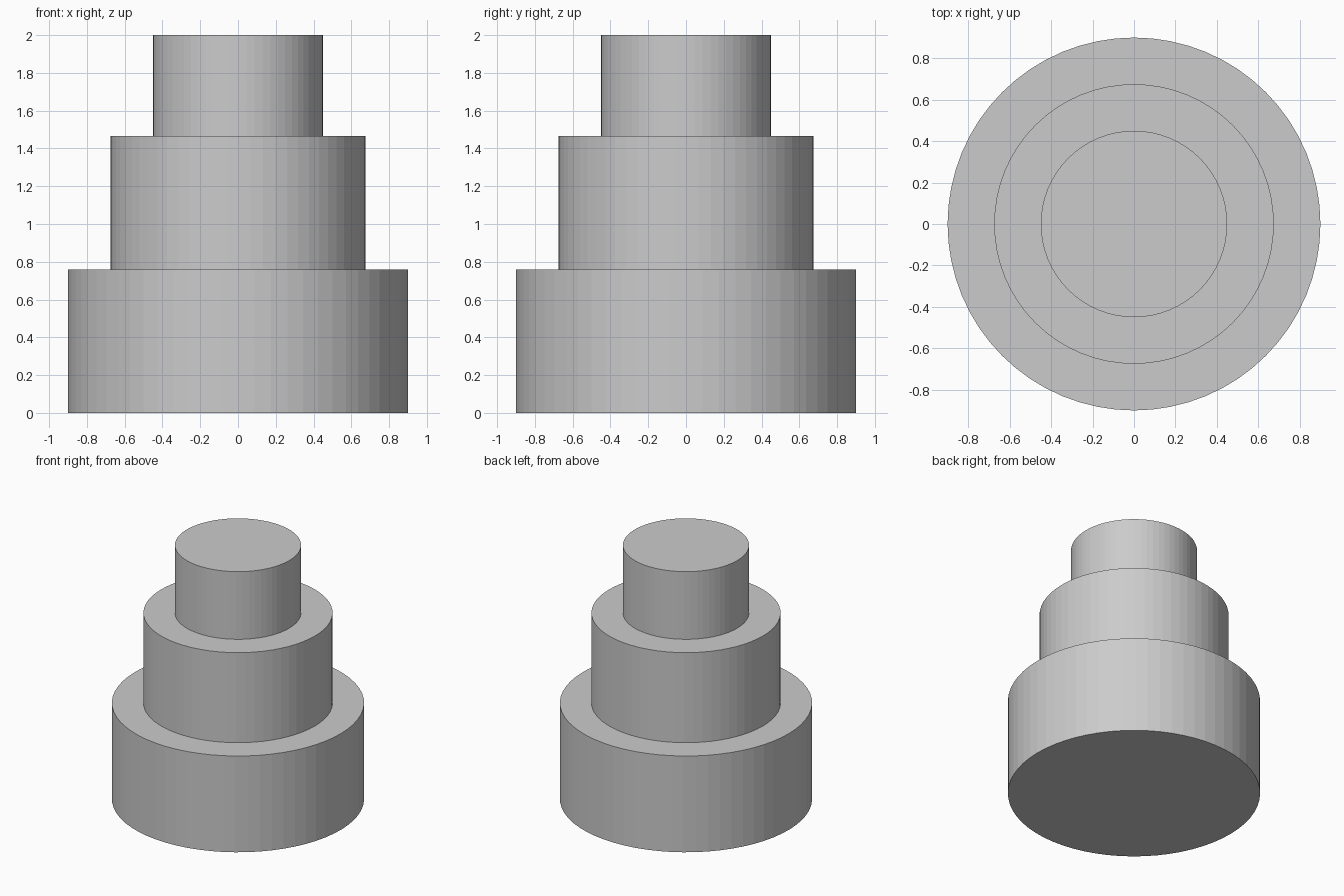
import bpy

if "Cube" in bpy.data.objects:
    bpy.data.objects.remove(bpy.data.objects["Cube"])


def tier(name, radius, bottom, top):
    """Upright flat-sided cylinder between two heights."""
    bpy.ops.mesh.primitive_cylinder_add(
        vertices=64, radius=radius, depth=top - bottom,
        location=(0, 0, (bottom + top) / 2))
    bpy.context.object.name = name


# Three stacked tiers, each narrower than the one below
tier("bottom_tier", 0.90, 0.0, 0.758)
tier("middle_tier", 0.675, 0.758, 1.467)
tier("top_tier", 0.45, 1.467, 2.0)
